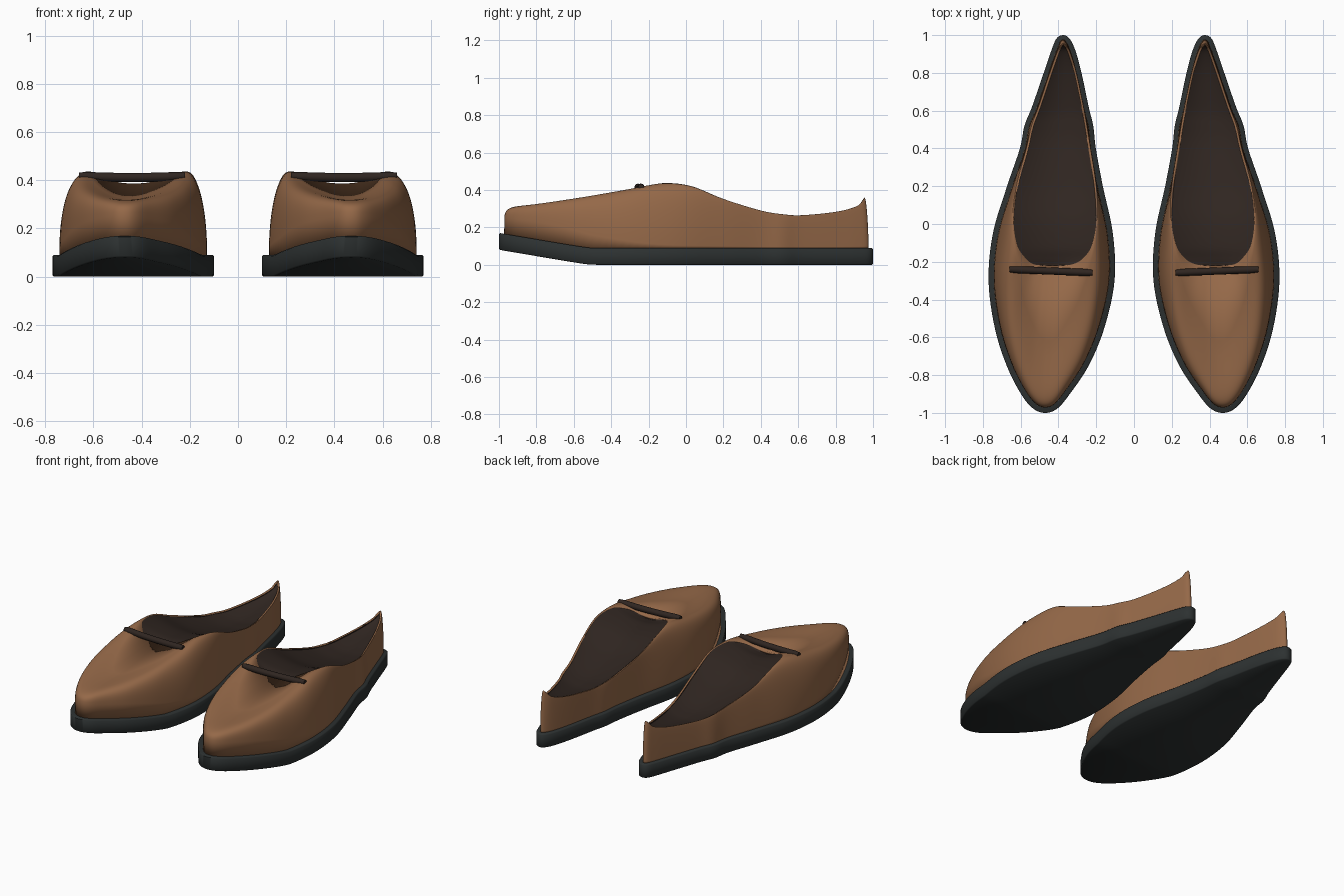
import bpy, math
from mathutils import Vector

if "Cube" in bpy.data.objects:
    bpy.data.objects.remove(bpy.data.objects["Cube"])

# Stations toe -> heel: sole (y, outer x, inner x) and matching opening rim (y, outer x, inner x, z)
SOLE = [(-1.0, .47, .47), (-.977, .534, .406), (-.9, .598, .34), (-.75, .674, .24), (-.55, .737, .157),
        (-.3, .77, .103), (-.05, .747, .112), (.2, .672, .165), (.4, .604, .202), (.52, .58, .216),
        (.62, .54, .24), (.8, .478, .278), (.92, .437, .311), (.982, .41, .342), (1.0, .375, .375)]
RIM = [(-.222, .43, .43, .386), (-.222, .46, .405, .387), (-.22, .49, .375, .39), (-.212, .535, .32, .402),
       (-.18, .575, .268, .42), (-.11, .62, .222, .437), (.03, .64, .195, .42), (.2, .622, .2, .352),
       (.4, .57, .23, .29), (.52, .542, .25, .27), (.62, .506, .267, .265), (.8, .446, .305, .283),
       (.91, .407, .339, .312), (.945, .39, .36, .345), (.955, .375, .375, .36)]
SUB = 6


def material(name, rgb):
    m = bpy.data.materials.new(name)
    m.diffuse_color = (*rgb, 1)
    m.use_nodes = True
    m.node_tree.nodes["Principled BSDF"].inputs["Base Color"].default_value = m.diffuse_color
    return m


LEATHER = material("brown_leather", (.30, .14, .065))
LINING = material("dark_lining", (.029, .019, .015))
RUBBER = material("dark_rubber", (.026, .031, .031))


def outline(stations):
    """Smooth closed loop, counter-clockwise from the toe."""
    z = lambda s: s[3] if len(s) > 3 else 0
    pts = [Vector((s[1], s[0], z(s))) for s in stations]
    pts += [Vector((s[2], s[0], z(s))) for s in stations[-2:0:-1]]
    n, out = len(pts), []
    for i in range(n):
        a, b, c, d = (pts[(i + k) % n] for k in (-1, 0, 1, 2))
        for k in range(SUB):
            t = k / SUB
            out.append(.5 * (2 * b + (c - a) * t + (2 * a - 5 * b + 4 * c - d) * t * t
                             + (3 * b - a - 3 * c + d) * t ** 3))
    return out


def inset(loop, toe, heel=None):
    heel = toe if heel is None else heel
    n, out = len(loop), []
    for i, p in enumerate(loop):
        t = (loop[(i + 1) % n] - loop[i - 1]).normalized()
        f = min(1, max(0, p.y / .5))
        out.append(p + Vector((-t.y, t.x, 0)) * (toe + (heel - toe) * f))
    return out


def rise(y):
    """Toe spring of the sole."""
    t = max(0, -y - .5)
    return .17 * t * t / (t + .03)


def strip_cap(start, n, flip):
    """Quads joining the two sides of a loop, so the cap follows the toe spring."""
    faces = [(start, start + 1, start + n - 1)]
    faces += [(start + i, start + i + 1, start + n - i - 1, start + n - i) for i in range(1, n // 2 - 1)]
    h = n // 2
    faces.append((start + h - 1, start + h, start + h + 1))
    return [f[::-1] for f in faces] if flip else faces


def make(name, rings, mats, bottom=False, top=False, thickness=0, angle=40):
    n = len(rings[0])
    verts = [v for r in rings for v in r]
    faces = []
    for j in range(len(rings) - 1):
        for i in range(n):
            k = (i + 1) % n
            faces.append((j * n + i, j * n + k, (j + 1) * n + k, (j + 1) * n + i))
    if bottom:
        faces += strip_cap(0, n, True)
    if top:
        faces += strip_cap((len(rings) - 1) * n, n, False)
    me = bpy.data.meshes.new(name)
    me.from_pydata(verts, [], faces)
    me.update()
    ob = bpy.data.objects.new(name, me)
    bpy.context.collection.objects.link(ob)
    for m in mats:
        me.materials.append(m)
    bpy.ops.object.select_all(action='DESELECT')
    ob.select_set(True)
    bpy.context.view_layer.objects.active = ob
    bpy.ops.object.shade_smooth_by_angle(angle=math.radians(angle))
    if thickness:
        s = ob.modifiers.new("thickness", 'SOLIDIFY')
        s.thickness, s.offset = thickness, -1
        s.material_offset = 1
    ob.modifiers.new("pair", 'MIRROR').use_mirror_merge = False
    return ob


def lift(loop, z):
    return [Vector((p.x, p.y, z + rise(p.y))) for p in loop]


# Sole slab with slightly softened edges
edge = outline(SOLE)
make("sole", [lift(inset(edge, d), z) for d, z in ((.006, 0), (0, .006), (0, .084), (.006, .09))],
     [RUBBER], bottom=True, top=True, angle=50)

# Upper: rounded wall swept from the sole edge to the opening rim, flatter and boxier at the toe
base = inset(edge, .028, .024)
rim = outline(RIM)
STEPS = 18
rings = []
for j in range(STEPS + 1):
    th = math.pi / 2 * j / STEPS
    ring = []
    for b, r in zip(lift(base, .085), rim):
        w = min(1, max(0, -b.y / .97))
        n = 1.7 + 6 * w * w
        a = 1 - max(0, math.cos(th)) ** (2 / n)
        h = math.sin(th) ** (2 / n)
        p = b.lerp(r, a)
        crown = r.z - .055 * w * w * (1 - a * a)
        p.z = b.z + (crown - b.z) * h - .018 * w * w * math.sin(math.pi * a)
        ring.append(p)
    rings.append(ring)
make("upper", rings, [LEATHER, LINING], thickness=.012, angle=60)

# Lining: shallow dished surface hung from the rim
n = len(rim)
rings = []
for j in range(9):
    u = j / 8
    ring = []
    for i, p in enumerate(rim):
        mid = (p + rim[-i % n]) / 2
        v = p.lerp(mid, u)
        v.z -= .004 + .25 * abs(p.x - mid.x) * (1 - (1 - u) ** 2)
        ring.append(v)
    rings.append(ring)
make("lining", rings, [LINING], angle=80)

# Cord across the instep
rings = []
for i in range(13):
    t = i / 12
    c = Vector((.22 + .44 * t, -.258 + .018 * t, .411 + .006 * (2 * t - 1) ** 2))
    rad = .019 if 0 < i < 12 else .015
    rings.append([c + Vector((0, rad * math.cos(q * math.pi / 6), rad * math.sin(q * math.pi / 6)))
                  for q in range(12)])
make("instep_cord", rings, [LINING], bottom=True, top=True)
